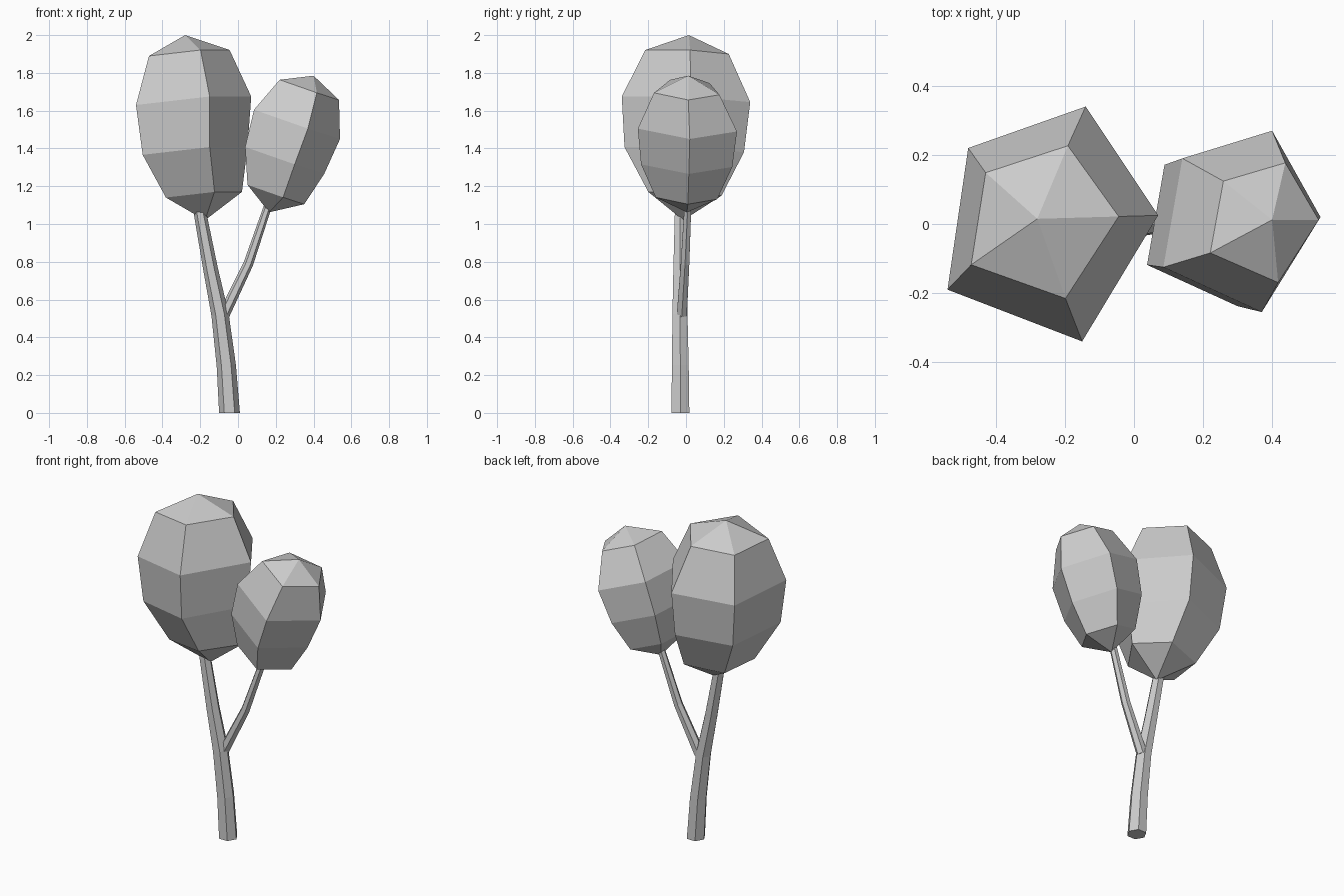
import bpy, bmesh, math
from mathutils import Vector

if "Cube" in bpy.data.objects:
    bpy.data.objects.remove(bpy.data.objects["Cube"])


def make_object(name, bm):
    bmesh.ops.recalc_face_normals(bm, faces=bm.faces)
    mesh = bpy.data.meshes.new(name)
    bm.to_mesh(mesh)
    bm.free()
    obj = bpy.data.objects.new(name, mesh)
    bpy.context.collection.objects.link(obj)
    return obj


def bridge(bm, a, b):
    n = len(a)
    for i in range(n):
        j = (i + 1) % n
        bm.faces.new((a[i], a[j], b[j], b[i]))


def fan(bm, ring, tip):
    v = bm.verts.new(tip)
    for i in range(len(ring)):
        bm.faces.new((ring[i], ring[(i + 1) % len(ring)], v))


def crown(name, outline, rings, top, bottom):
    """Stack scaled copies of one irregular pentagon between two tips."""
    bm = bmesh.new()
    loops = []
    for cx, cy, cz, sx, sy in rings:
        loops.append([bm.verts.new((cx + x * sx, cy + y * sy, cz + z * sx))
                      for x, y, z in outline])
    for a, b in zip(loops, loops[1:]):
        bridge(bm, a, b)
    fan(bm, loops[0], top)
    fan(bm, loops[-1], bottom)
    return make_object(name, bm)


def stem(name, path, sides=6, level=0.0):
    """Tapered hexagonal tube through (x, y, z, radius) points."""
    bm = bmesh.new()
    pts = [Vector(p[:3]) for p in path]
    loops = []
    for i, p in enumerate(path):
        d = (pts[min(i + 1, len(pts) - 1)] - pts[max(i - 1, 0)]).normalized()
        if i == 0 and p[2] == 0:
            d = Vector((0, 0, 1))
        v = d.cross(Vector((1, 0, 0))).normalized()
        u = v.cross(d)
        loops.append([bm.verts.new(pts[i] + p[3] * (
            u * math.cos(2 * math.pi * k / sides) +
            v * math.sin(2 * math.pi * k / sides))) for k in range(sides)])
    for a, b in zip(loops, loops[1:]):
        bridge(bm, a, b)
    bm.faces.new(loops[0])
    bm.faces.new(loops[-1])
    return make_object(name, bm)


# Trunk and side branch
stem("trunk", [(-0.045, -0.03, 0, 0.055), (-0.062, -0.03, 0.25, 0.051),
               (-0.095, -0.032, 0.52, 0.046), (-0.145, -0.033, 0.76, 0.039),
               (-0.205, -0.03, 1.08, 0.033)])
stem("branch", [(-0.075, -0.022, 0.52, 0.031), (0.055, -0.005, 0.79, 0.026),
                (0.16, 0.01, 1.10, 0.021)])

# Large crown
crown("large_crown",
      [(-0.232, 0.21, -0.03), (0.108, 0.33, 0.0), (0.318, 0.015, 0.03),
       (0.098, -0.35, 0.03), (-0.292, -0.20, -0.015)],
      [(-0.267, 0.012, 1.90, 0.70, 0.65), (-0.248, 0.01, 1.645, 1, 1),
       (-0.239, 0.0, 1.38, 0.91, 0.93), (-0.189, 0.0, 1.15, 0.66, 0.57)],
      (-0.28, 0.015, 2.0), (-0.175, -0.015, 1.02))

# Small crown, leaning outward
crown("small_crown",
      [(-0.167, 0.17, 0.054), (0.093, 0.25, -0.036), (0.233, 0.0, -0.076),
       (0.063, -0.275, -0.021), (-0.222, -0.145, 0.079)],
      [(0.374, 0.012, 1.709, 0.69, 0.66), (0.307, 0.02, 1.526, 1, 1),
       (0.242, 0.015, 1.335, 0.92, 0.92), (0.197, 0.01, 1.155, 0.66, 0.62)],
      (0.40, 0.012, 1.785), (0.165, 0.005, 1.062))
